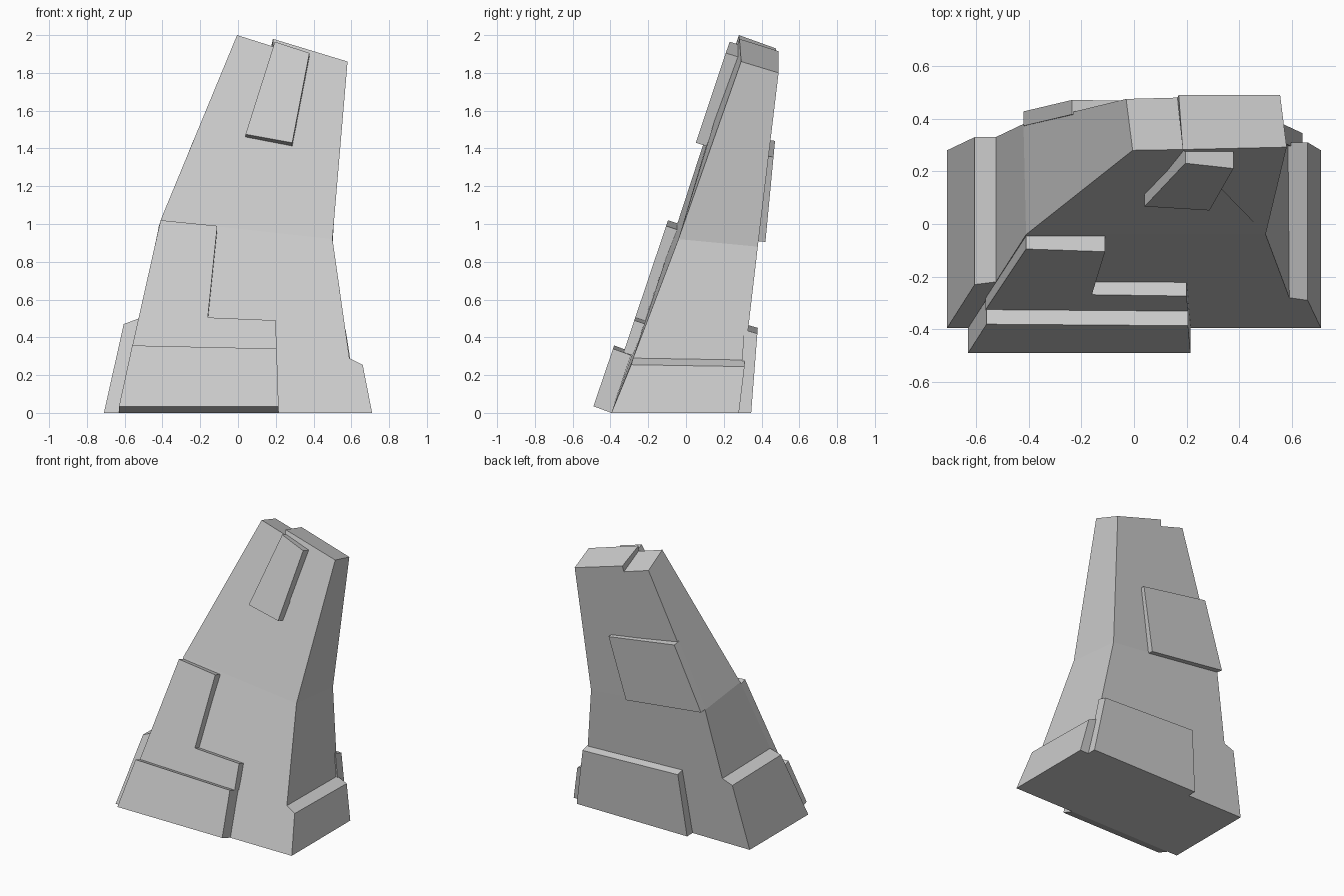
import bpy, bmesh

if "Cube" in bpy.data.objects:
    bpy.data.objects.remove(bpy.data.objects["Cube"])


def loft(name, near, far, splits=None):
    """Solid between two matching outlines; splits lists the cap faces by index."""
    n = len(near)
    bm = bmesh.new()
    a = [bm.verts.new(p) for p in near]
    b = [bm.verts.new(p) for p in far]
    for cap in splits or [range(n)]:
        bm.faces.new([a[i] for i in cap])
        bm.faces.new([b[i] for i in reversed(cap)])
    for i in range(n):
        j = (i + 1) % n
        bm.faces.new((a[j], a[i], b[i], b[j]))
    bmesh.ops.recalc_face_normals(bm, faces=bm.faces)
    me = bpy.data.meshes.new(name)
    bm.to_mesh(me)
    bm.free()
    ob = bpy.data.objects.new(name, me)
    bpy.context.collection.objects.link(ob)
    return ob


def plate(name, outline, y0, z0, slope, inward):
    """Armour slab: x/z outline laid on a leaning plane, extruded inward."""
    outer = [(x, y0 + slope * (z - z0), z) for x, z in outline]
    inner = [tuple(c + d for c, d in zip(p, inward)) for p in outer]
    return loft(name, outer, inner)


# Main tapering body with stepped feet and stepped slanted top
front = [(-.71, -.395, 0), (-.605, -.23, .47), (-.525, -.22, .5), (-.41, -.04, 1.02),
         (-.005, .28, 2.0), (.185, .283, 1.94), (.185, .283, 1.98), (.58, .292, 1.86),
         (.5, -.04, .92), (.59, -.28, .29), (.66, -.29, .255), (.71, -.395, 0)]
back = [(-.71, .28, 0), (-.605, .33, .46), (-.525, .33, .49), (-.42, .38, .98),
        (-.03, .475, 1.93), (.165, .48, 1.87), (.17, .49, 1.915), (.555, .49, 1.80),
        (.5, .38, .88), (.585, .31, .28), (.66, .31, .245), (.71, .28, 0)]
loft("body", front, back, [[3, 4, 5, 6, 7, 8], [0, 1, 2, 3, 8, 9, 10, 11]])

# Front plates
plate("front_lower_plate", [(-.63, .035), (-.56, .357), (.205, .34), (.215, .035)],
      -.49, .035, .34, (0, .095, -.035))
plate("front_l_plate", [(-.565, .33), (-.41, 1.02), (-.11, .99), (-.16, .505),
                        (.2, .49), (.205, .32)],
      -.095, 1.02, .337, (0, .06, -.02))
plate("front_upper_plate", [(.04, 1.475), (.195, 1.965), (.378, 1.905), (.287, 1.43)],
      .06, 1.455, .335, (0, .065, -.02))

# Back plates
plate("back_upper_plate", [(-.42, .98), (-.235, 1.44), (.30, 1.355), (.19, .905)],
      .42, .9, .095, (0, -.055, .006))
plate("back_lower_plate", [(-.25, 0), (-.2, .45), (.57, .42), (.64, 0)],
      .345, 0, .078, (0, -.07, .02))
# keep the lower back slab flush with the ground
for v in bpy.data.objects["back_lower_plate"].data.vertices:
    if v.co.z < .05:
        v.co.z = 0
